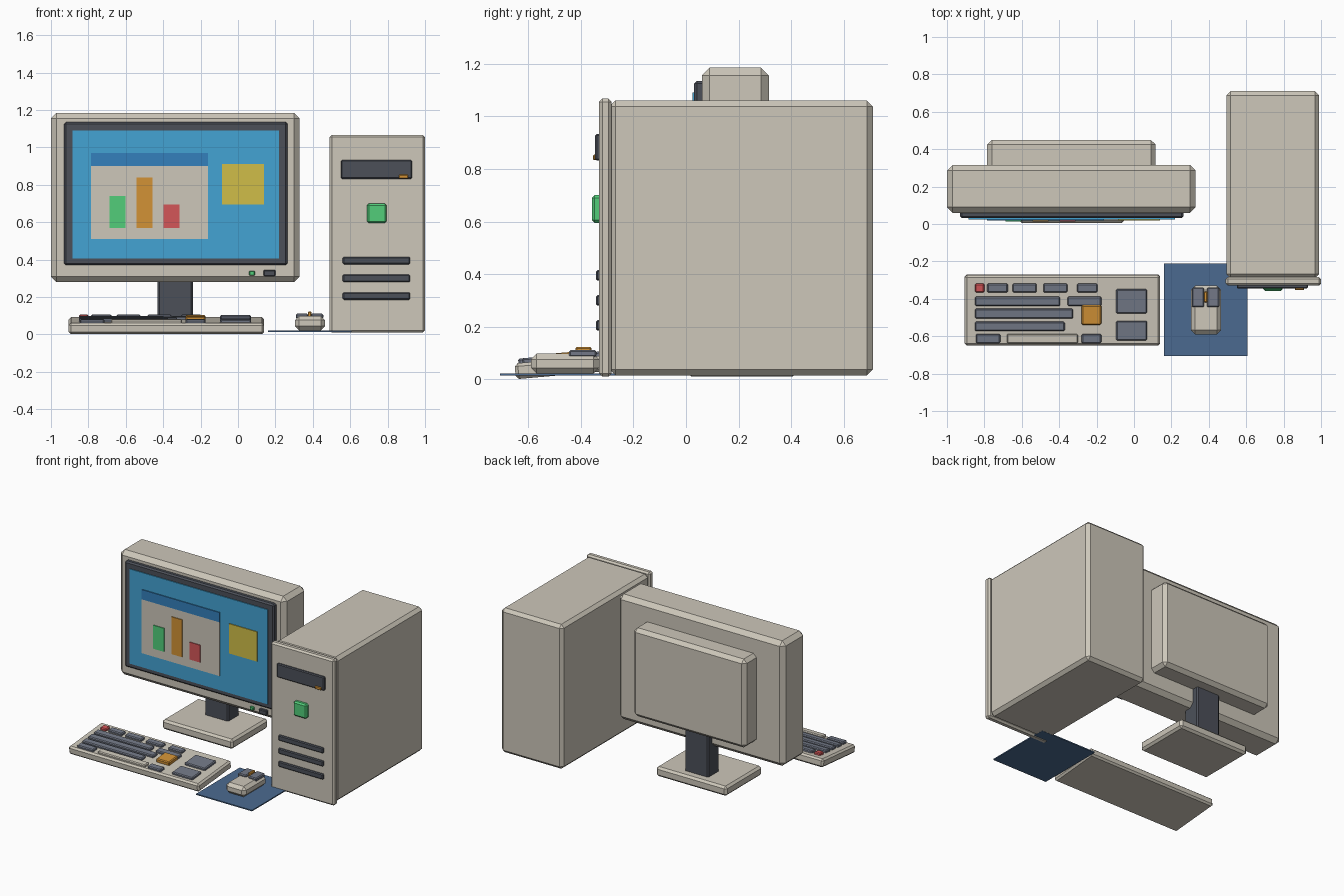
import bpy
import math
from mathutils import Matrix, Vector

cube = bpy.data.objects.get("Cube")
if cube:
    bpy.data.objects.remove(cube, do_unlink=True)


def linear(c):
    c /= 255
    return c / 12.92 if c <= 0.04045 else ((c + 0.055) / 1.055) ** 2.4


def material(name, *rgb):
    mat = bpy.data.materials.new(name)
    colour = [linear(c) for c in rgb] + [1]
    mat.use_nodes = True
    mat.diffuse_color = colour
    mat.node_tree.nodes["Principled BSDF"].inputs["Base Color"].default_value = colour
    return mat


BEIGE = material("warm beige", 205, 199, 186)
DARK = material("charcoal", 76, 80, 89)
SCREEN = material("sky blue", 67, 163, 211)
HEADER = material("title blue", 52, 128, 188)
PAD = material("pad blue", 75, 106, 144)
KEY = material("key grey", 115, 121, 135)
GREEN = material("green", 82, 206, 122)
ORANGE = material("orange", 210, 146, 54)
RED = material("red", 212, 86, 88)
YELLOW = material("yellow", 208, 190, 72)


def box(name, mat, x, y, z, bevel=0.0):
    """Chamfered box spanning the given (low, high) ranges."""
    lo, hi = Vector((x[0], y[0], z[0])), Vector((x[1], y[1], z[1]))
    bpy.ops.mesh.primitive_cube_add(size=1, location=(lo + hi) / 2)
    obj = bpy.context.object
    obj.name = name
    obj.data.transform(Matrix.Diagonal((hi - lo).to_4d()))
    obj.data.materials.append(mat)
    if bevel:
        mod = obj.modifiers.new("Chamfer", "BEVEL")
        mod.width, mod.segments = bevel, 1
    return obj


# Monitor housing and stand
box("monitor_housing", BEIGE, (-1, 0.33), (0.06, 0.315), (0.28, 1.185), 0.03)
box("monitor_back", BEIGE, (-0.785, 0.115), (0.29, 0.45), (0.41, 1.05), 0.025)
box("stand_neck", DARK, (-0.43, -0.24), (0.23, 0.36), (0.06, 0.44), 0.01)
box("stand_base", BEIGE, (-0.615, -0.05), (0.005, 0.42), (0.01, 0.08), 0.015)

# Screen and its picture, layered as thin plates
box("screen_bezel", DARK, (-0.93, 0.265), (0.031, 0.07), (0.37, 1.135), 0.01)
box("screen_glass", SCREEN, (-0.885, 0.22), (0.025, 0.033), (0.405, 1.09))
box("window_panel", BEIGE, (-0.785, -0.16), (0.019, 0.026), (0.51, 0.90))
box("window_header", HEADER, (-0.785, -0.16), (0.018, 0.026), (0.90, 0.97))
box("screen_note", YELLOW, (-0.085, 0.14), (0.019, 0.026), (0.695, 0.91))
for name, mat, x, top in (("left", GREEN, -0.645, 0.74),
                          ("middle", ORANGE, -0.5, 0.84),
                          ("right", RED, -0.355, 0.695)):
    box(f"chart_bar_{name}", mat, (x - 0.043, x + 0.043), (0.013, 0.02), (0.57, top))

# Monitor controls
box("monitor_light", GREEN, (0.06, 0.09), (0.045, 0.07), (0.315, 0.34), 0.004)
box("monitor_button", DARK, (0.137, 0.2), (0.04, 0.07), (0.31, 0.345), 0.005)

# Computer tower
box("tower_body", BEIGE, (0.495, 0.99), (-0.29, 0.71), (0.015, 1.06), 0.022)
box("tower_front", BEIGE, (0.49, 1), (-0.33, -0.283), (0.01, 1.067), 0.012)
box("drive_bay", DARK, (0.55, 0.93), (-0.345, -0.32), (0.832, 0.932), 0.006)
box("drive_light", ORANGE, (0.86, 0.91), (-0.353, -0.335), (0.834, 0.854), 0.003)
box("power_button", GREEN, (0.69, 0.795), (-0.357, -0.32), (0.595, 0.7), 0.01)
for i in range(3):
    z = 0.205 + 0.095 * i
    box(f"tower_vent_{i + 1}", DARK, (0.56, 0.92), (-0.342, -0.32), (z - 0.02, z + 0.02), 0.006)

# Keyboard, built level and then tilted up at the back
keyboard = [box("keyboard_base", BEIGE, (-0.905, 0.14), (-0.65, -0.27), (0.017, 0.077), 0.012)]


def key_row(name, y, spans, mat=KEY, top=0.094):
    for i, span in enumerate(spans):
        keyboard.append(box(f"{name}_{i + 1}", mat, span, y, (0.07, top), 0.006))


key_row("escape_key", (-0.362, -0.315), [(-0.85, -0.8)], RED)
key_row("function_key", (-0.362, -0.315),
        [(-0.785, -0.675), (-0.65, -0.52), (-0.485, -0.355), (-0.305, -0.195)])
key_row("number_row", (-0.435, -0.385), [(-0.85, -0.395), (-0.355, -0.175)])
key_row("upper_letter_row", (-0.502, -0.45), [(-0.85, -0.325)])
key_row("lower_letter_row", (-0.57, -0.52), [(-0.85, -0.37)])
key_row("enter_key", (-0.535, -0.43), [(-0.28, -0.175)], ORANGE, 0.102)
key_row("modifier_key", (-0.635, -0.585), [(-0.845, -0.715), (-0.28, -0.175)])
key_row("space_bar", (-0.635, -0.585), [(-0.68, -0.3)], BEIGE)
for y in ((-0.475, -0.345), (-0.62, -0.515)):
    key_row("number_pad", y, [(-0.095, 0.07)])

pivot = Vector((0, -0.46, 0.047))
tilt = Matrix.Translation(pivot) @ Matrix.Rotation(math.radians(5), 4, "X") @ Matrix.Translation(-pivot)
for part in keyboard:
    part.matrix_world = tilt @ Matrix.Translation(part.location)

# Mouse and its pad
box("mouse_pad", PAD, (0.16, 0.607), (-0.707, -0.21), (0.014, 0.022))
box("mouse_body", BEIGE, (0.305, 0.465), (-0.59, -0.33), (0.022, 0.098), 0.022)
for side, x in (("right", 0.342), ("left", 0.423)):
    box(f"mouse_button_{side}", KEY, (x - 0.033, x + 0.033), (-0.445, -0.34), (0.085, 0.111), 0.006)
box("mouse_wheel", ORANGE, (0.373, 0.393), (-0.42, -0.36), (0.085, 0.123), 0.005)
